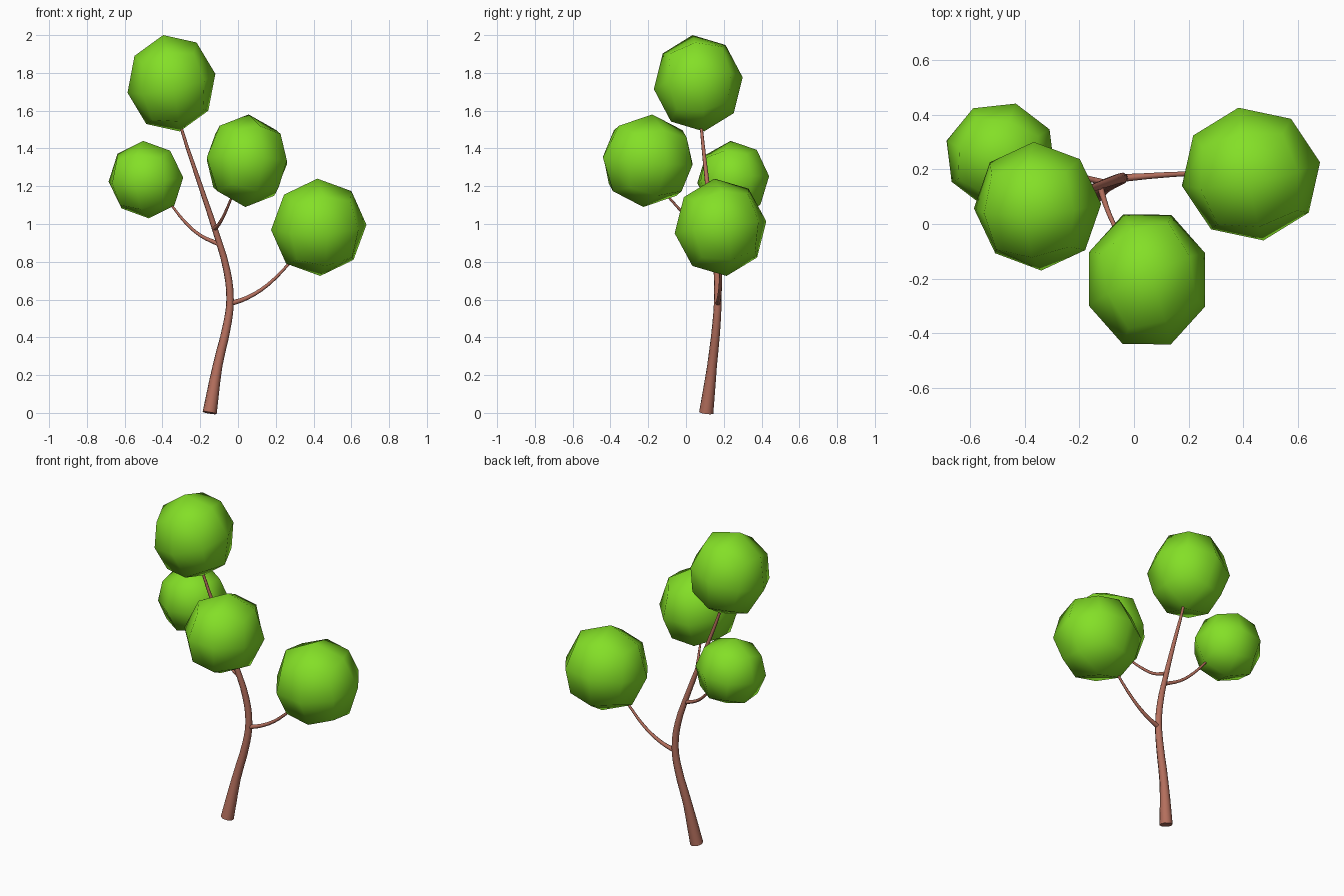
import bpy
import bmesh
from math import radians
from mathutils import Euler, Vector

cube = bpy.data.objects.get("Cube")
if cube:
    bpy.data.objects.remove(cube)


def material(name, rgb):
    mat = bpy.data.materials.new(name)
    mat.use_nodes = True
    mat.diffuse_color = (*rgb, 1)
    mat.node_tree.nodes["Principled BSDF"].inputs["Base Color"].default_value = (*rgb, 1)
    return mat


leaf_green = material("leaf green", (0.23, 0.74, 0.02))
bark_brown = material("bark brown", (0.46, 0.16, 0.11))


def limb(name, points):
    """Tapered round limb through (x, y, z, radius) points."""
    curve = bpy.data.curves.new(name, "CURVE")
    curve.dimensions = "3D"
    curve.bevel_depth = 1
    curve.bevel_resolution = 2
    curve.resolution_u = 3
    curve.use_fill_caps = True
    spline = curve.splines.new("BEZIER")
    spline.bezier_points.add(len(points) - 1)
    for knot, (x, y, z, radius) in zip(spline.bezier_points, points):
        knot.co = (x, y, z)
        knot.radius = radius
        knot.handle_left_type = knot.handle_right_type = "AUTO"
    curve.materials.append(bark_brown)
    obj = bpy.data.objects.new(name, curve)
    bpy.context.collection.objects.link(obj)
    bpy.ops.object.select_all(action="DESELECT")
    obj.select_set(True)
    bpy.context.view_layer.objects.active = obj
    bpy.ops.object.convert(target="MESH")
    bpy.ops.object.shade_smooth_by_angle(angle=radians(50))


def foliage(name, low, high, turn):
    """Rounded cube ball, turned and fitted between two corners."""
    low, high = Vector(low), Vector(high)
    rotation = Euler([radians(a) for a in turn]).to_matrix()
    bm = bmesh.new()
    bmesh.ops.create_cube(bm, size=2)
    bmesh.ops.subdivide_edges(bm, edges=bm.edges[:], cuts=1, use_grid_fill=True)
    for v in bm.verts:
        v.co = rotation @ v.co.normalized()
    reach = [max(v.co[i] for v in bm.verts) for i in range(3)]
    middle, half = (low + high) / 2, (high - low) / 2
    for v in bm.verts:
        v.co = [middle[i] + v.co[i] / reach[i] * half[i] for i in range(3)]
    for face in bm.faces:
        face.smooth = True
    mesh = bpy.data.meshes.new(name)
    bm.to_mesh(mesh)
    bm.free()
    mesh.materials.append(leaf_green)
    bpy.context.collection.objects.link(bpy.data.objects.new(name, mesh))


# Trunk and side branches
limb("trunk", [
    (-0.15, 0.107, 0, 0.038), (-0.108, 0.138, 0.25, 0.026),
    (-0.055, 0.162, 0.48, 0.022), (-0.042, 0.168, 0.6, 0.02),
    (-0.058, 0.165, 0.75, 0.019), (-0.115, 0.145, 0.95, 0.016),
    (-0.205, 0.112, 1.22, 0.012), (-0.298, 0.082, 1.5, 0.008),
    (-0.31, 0.078, 1.55, 0.007)])
limb("left_branch", [
    (-0.042, 0.168, 0.578, 0.014), (0.05, 0.175, 0.61, 0.011),
    (0.16, 0.182, 0.68, 0.009), (0.28, 0.185, 0.8, 0.007)])
limb("right_branch", [
    (-0.105, 0.15, 0.895, 0.012), (-0.2, 0.175, 0.94, 0.009),
    (-0.28, 0.2, 1.01, 0.008), (-0.36, 0.225, 1.11, 0.006)])
limb("front_branch", [
    (-0.125, 0.14, 0.975, 0.012), (-0.1, 0.06, 1.0, 0.009),
    (-0.07, -0.01, 1.055, 0.008), (-0.03, -0.1, 1.15, 0.006)])

# Leaf balls
foliage("top_foliage", (-0.585, -0.17, 1.49), (-0.12, 0.3, 2), (7, -11, 2))
foliage("right_foliage", (-0.685, 0.06, 1.03), (-0.29, 0.44, 1.44), (5, -3, -16))
foliage("front_foliage", (-0.165, -0.44, 1.09), (0.26, 0.035, 1.58), (-4, 4, 22))
foliage("left_foliage", (0.175, -0.06, 0.725), (0.68, 0.425, 1.24), (7, -3, 10))
